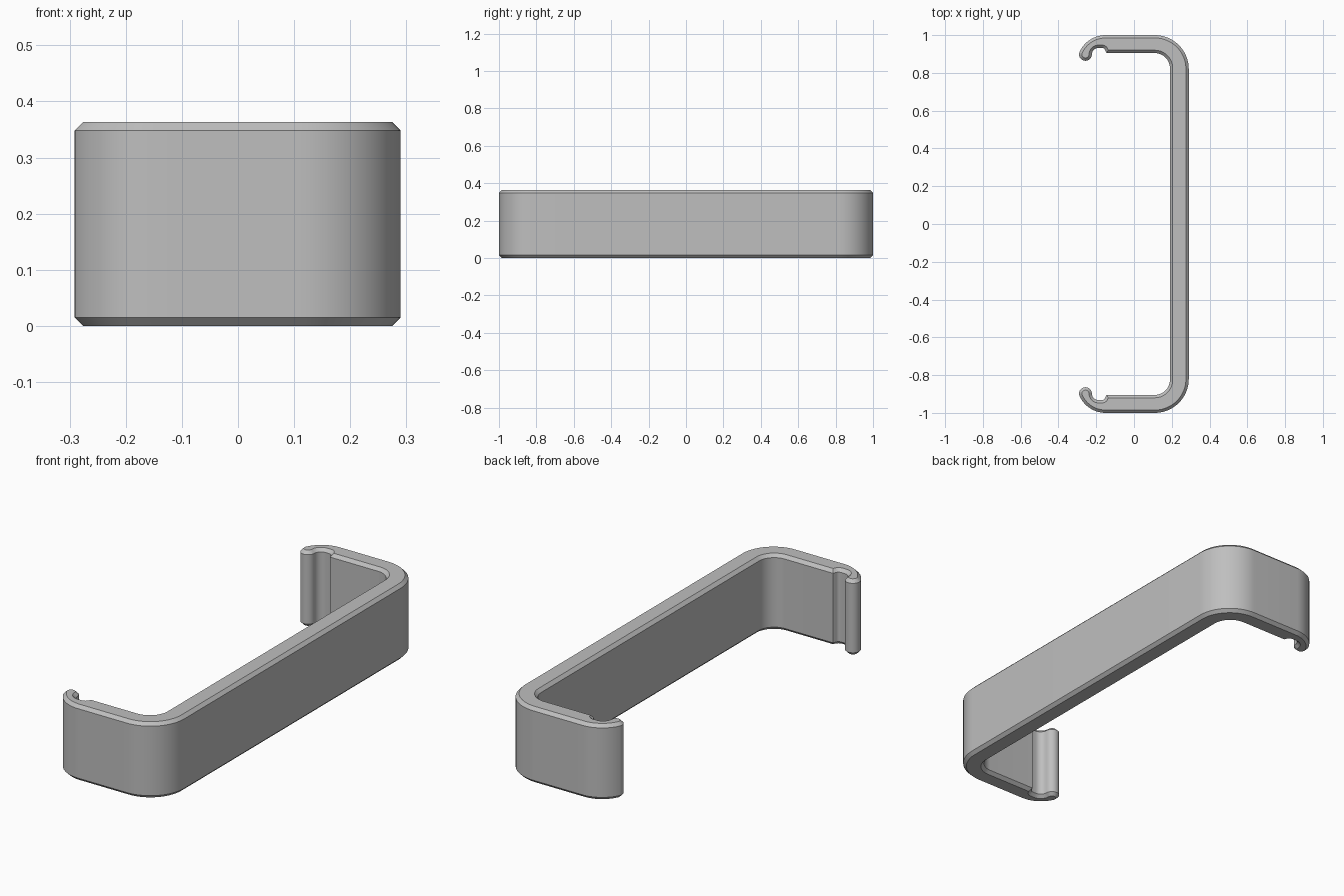
import bpy, bmesh
from math import radians, cos, sin
from mathutils import Vector

HEIGHT, CHAMFER = 0.363, 0.015

cube = bpy.data.objects.get("Cube")
if cube:
    bpy.data.objects.remove(cube, do_unlink=True)

grey = bpy.data.materials.new("light_grey")
colour = (0.52, 0.52, 0.52, 1)
grey.use_nodes = True
grey.diffuse_color = colour
grey.node_tree.nodes["Principled BSDF"].inputs["Base Color"].default_value = colour


def arc(cx, cy, r, start, end, steps):
    angles = [radians(start + (end - start) * i / steps) for i in range(steps + 1)]
    return [Vector((cx + r * cos(a), cy + r * sin(a))) for a in angles]


def inset(loop, d):
    """Offset a counterclockwise loop inward with mitred corners."""
    out = []
    for i, p in enumerate(loop):
        a = (p - loop[i - 1]).normalized()
        b = (loop[(i + 1) % len(loop)] - p).normalized()
        na, nb = Vector((-a.y, a.x)), Vector((-b.y, b.x))
        out.append(p + (na + nb) * d / (1 + na.dot(nb)))
    return out


# Half of the clip outline: outer corner, hook back, rounded lip, groove, inner corner
half = arc(0.11, 0.82, 0.18, 0, 90, 20)
half += arc(-0.15, 0.848, 0.152, 90, 155, 14)
half += arc(-0.257, 0.898, 0.034, 155, 360, 22)[1:]
half += arc(-0.189, 0.898, 0.034, 180, 90, 8)[1:]
half += arc(-0.168, 0.916, 0.016, 90, 10, 5)
half += [Vector((-0.145, 0.905))]
half += arc(0.11, 0.825, 0.08, 90, 0, 14)
outline = half + [Vector((p.x, -p.y)) for p in reversed(half)]
rim = inset(outline, CHAMFER)

# Stack the rings: chamfered bottom, straight wall, chamfered top
bm = bmesh.new()
levels = [(rim, 0), (outline, CHAMFER), (outline, HEIGHT - CHAMFER), (rim, HEIGHT)]
rings = [[bm.verts.new((p.x, p.y, z)) for p in loop] for loop, z in levels]
n = len(outline)
for low, high in zip(rings, rings[1:]):
    for i in range(n):
        j = (i + 1) % n
        bm.faces.new((low[i], low[j], high[j], high[i]))
bm.faces.new(list(reversed(rings[0])))
bm.faces.new(rings[-1])
bm.normal_update()

mesh = bpy.data.meshes.new("clip_bracket")
bm.to_mesh(mesh)
bm.free()
mesh.materials.append(grey)
clip = bpy.data.objects.new("clip_bracket", mesh)
bpy.context.collection.objects.link(clip)
bpy.ops.object.select_all(action="DESELECT")
clip.select_set(True)
bpy.context.view_layer.objects.active = clip
bpy.ops.object.shade_smooth_by_angle(angle=radians(30))
